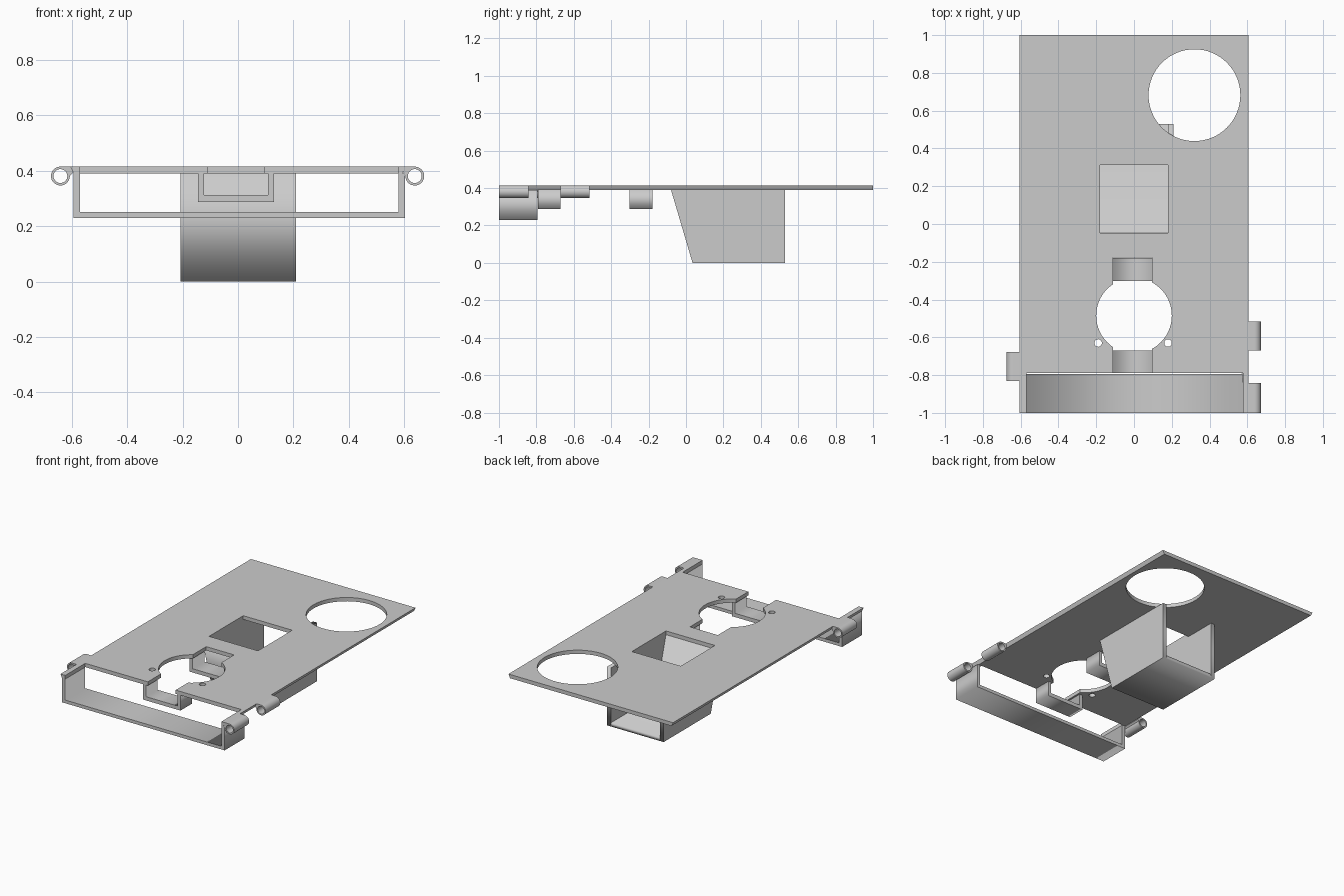
import bpy, bmesh, math

if "Cube" in bpy.data.objects:
    bpy.data.objects.remove(bpy.data.objects["Cube"])


def prism(name, outlines, lo, hi, axis):
    """Extrude 2D outlines (later ones are holes) from lo to hi along an axis."""
    cu = bpy.data.curves.new(name, 'CURVE')
    cu.dimensions = '2D'
    cu.fill_mode = 'BOTH'
    cu.extrude = (hi - lo) / 2
    for pts in outlines:
        sp = cu.splines.new('POLY')
        sp.points.add(len(pts) - 1)
        for p, (u, v) in zip(sp.points, pts):
            p.co = (u, v, 0, 1)
        sp.use_cyclic_u = True
    tmp = bpy.data.objects.new(name + "_curve", cu)
    bpy.context.collection.objects.link(tmp)
    dg = bpy.context.evaluated_depsgraph_get()
    me = bpy.data.meshes.new_from_object(tmp.evaluated_get(dg))
    bpy.data.objects.remove(tmp)
    me.name = name
    bm = bmesh.new()
    bm.from_mesh(me)
    bmesh.ops.remove_doubles(bm, verts=bm.verts, dist=1e-5)
    mid = (lo + hi) / 2
    for v in bm.verts:
        a, b, c = v.co.x, v.co.y, v.co.z + mid
        v.co = {'X': (c, a, b), 'Y': (a, c, b), 'Z': (a, b, c)}[axis]
    bmesh.ops.recalc_face_normals(bm, faces=bm.faces)
    bm.to_mesh(me)
    bm.free()
    ob = bpy.data.objects.new(name, me)
    bpy.context.collection.objects.link(ob)
    return ob


def arc(cx, cy, r, a0, a1, n):
    return [(cx + r * math.cos(a0 + (a1 - a0) * i / n),
             cy + r * math.sin(a0 + (a1 - a0) * i / n)) for i in range(n + 1)]


def circle(cx, cy, r, n=48):
    return arc(cx, cy, r, 0, 2 * math.pi, n)[:-1]


def rect(x0, y0, x1, y1):
    return [(x0, y0), (x1, y0), (x1, y1), (x0, y1)]


def smooth(ob):
    bpy.ops.object.select_all(action='DESELECT')
    ob.select_set(True)
    bpy.context.view_layer.objects.active = ob
    bpy.ops.object.shade_smooth_by_angle(angle=math.radians(30))


Z0, Z1 = 0.39, 0.415          # plate bottom and top
R, CY = 0.2, -0.485           # keyed hole radius and centre
NL, NR = -0.11, 0.095         # notch sides

# Plate: outline runs round the front slot and the notched round hole
al, ar = math.acos(NL / R), math.acos(NR / R)
outline = [(-0.605, -1), (-0.57, -1), (-0.57, -0.79), (NL, -0.79)]
outline += arc(0, CY, R, 2 * math.pi - al, al, 28)
outline += [(NL, -0.177), (NR, -0.177)]
outline += arc(0, CY, R, ar, -ar, 28)
outline += [(NR, -0.79), (0.578, -0.79), (0.578, -1),
            (0.605, -1), (0.605, 1), (-0.605, 1)]
plate = prism("plate", [outline,
                        circle(0.32, 0.682, 0.243, 64),
                        rect(-0.18, -0.047, 0.18, 0.312),
                        circle(-0.19, -0.63, 0.02, 24),
                        circle(0.18, -0.63, 0.02, 24)], Z0, Z1, 'Z')
# Undercut long edges
for v in plate.data.vertices:
    if abs(v.co.x) > 0.6 and v.co.z < 0.4:
        v.co.x -= math.copysign(0.012, v.co.x)
smooth(plate)

# Front tray frame
prism("front_tray", [[(-0.593, Z0), (-0.593, 0.23), (0.602, 0.23), (0.602, Z0),
                      (0.58, Z0), (0.58, 0.251), (-0.57, 0.251), (-0.57, Z0)]],
      -1, -0.793, 'Y')

# U-shaped brackets under the notches
for name, y0, y1 in (("front_bracket", -0.79, -0.67), ("rear_bracket", -0.303, -0.18)):
    prism(name, [[(-0.145, Z0), (-0.145, 0.288), (0.13, 0.288), (0.13, Z0),
                  (0.108, Z0), (0.108, 0.313), (-0.122, 0.313), (-0.122, Z0)]],
          y0, y1, 'Y')

# Duct below the square opening: side walls, then sloped front with floor
side = [(-0.08, Z0), (0.035, 0), (0.53, 0), (0.53, Z0)]
prism("duct_left_wall", [side], -0.207, -0.18, 'X')
prism("duct_right_wall", [side], 0.18, 0.209, 'X')
prism("duct_floor_and_front", [[(-0.08, Z0), (0.035, 0), (0.53, 0), (0.53, 0.025),
                                (0.06, 0.025), (-0.047, Z0)]], -0.18, 0.18, 'X')

# Hinge knuckles: bored tubes with a flat tab to the plate edge
for name, s, cx, y0, y1 in (("left_hinge", -1, 0.641, -0.832, -0.677),
                            ("right_hinge_front", 1, 0.638, -1, -0.843),
                            ("right_hinge_rear", 1, 0.638, -0.67, -0.515)):
    cz, r = 0.381, 0.034
    outer = arc(cx, cz, r, math.pi / 2, -math.pi, 30) + [(0.598, cz + 0.01), (0.598, Z1)]
    prof = [[(s * x, z) for x, z in o] for o in (outer, circle(cx, cz, 0.025, 32))]
    smooth(prism(name, prof, y0, y1, 'Y'))
